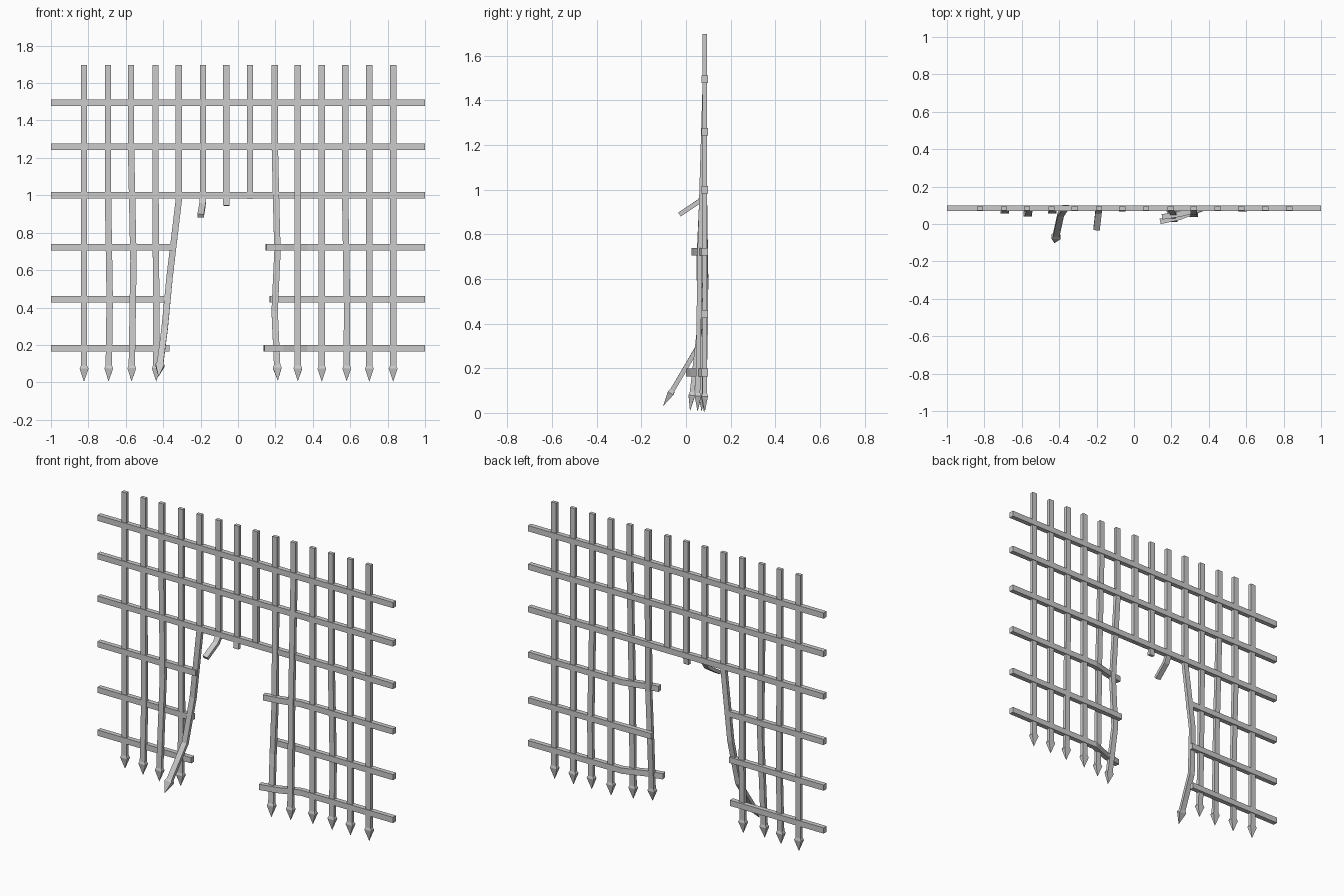
import bpy, bmesh
from mathutils import Vector

if "Cube" in bpy.data.objects:
    bpy.data.objects.remove(bpy.data.objects["Cube"])

Y = 0.084          # plane of the gate
VW, VD = 0.034, 0.021   # upright width and depth
RH, RD = 0.035, 0.029   # rail height and depth


def sweep(name, path, side, w, d, scales=None):
    """Rectangular bar along a path; 'side' is the direction of its width."""
    pts = [Vector(p) for p in path]
    scales = scales or [1] * len(pts)
    bm = bmesh.new()
    rings = []
    for i, p in enumerate(pts):
        t = Vector()
        if i > 0:
            t += (p - pts[i - 1]).normalized()
        if i < len(pts) - 1:
            t += (pts[i + 1] - p).normalized()
        t.normalize()
        s = Vector(side)
        s = (s - t * s.dot(t)).normalized()
        n = t.cross(s)
        if scales[i] == 0:
            rings.append([bm.verts.new(p)])
            continue
        a, b = s * w * scales[i] / 2, n * d * scales[i] / 2
        rings.append([bm.verts.new(p + q) for q in (-a - b, a - b, a + b, -a + b)])
    for r0, r1 in zip(rings, rings[1:]):
        for k in range(4):
            j = (k + 1) % 4
            if len(r1) == 1:
                bm.faces.new((r0[k], r0[j], r1[0]))
            else:
                bm.faces.new((r0[k], r0[j], r1[j], r1[k]))
    bm.faces.new(rings[0])
    if len(rings[-1]) == 4:
        bm.faces.new(rings[-1])
    bmesh.ops.recalc_face_normals(bm, faces=bm.faces)
    me = bpy.data.meshes.new(name)
    bm.to_mesh(me)
    bm.free()
    ob = bpy.data.objects.new(name, me)
    bpy.context.collection.objects.link(ob)
    return ob


def upright(i, x, lower, spear=True):
    """Vertical bar from the top through the lower points, ending in a spearhead."""
    path = [Vector((x, Y, 1.697))] + [Vector(p) for p in lower]
    scales = [1] * len(path)
    if spear:
        tip = path[-1]
        back = (path[-2] - tip).normalized()
        path[-1:] = [tip + back * 0.085, tip + back * 0.07, tip]
        scales[-1:] = [1, 1.38, 0]
    name = f"upright_{i}" if spear else f"broken_upright_{i}"
    sweep(name, path, (1, 0, 0), VW, VD, scales)


# Bent and broken uprights, keyed by position from the left
bent = {
    1: [(-0.695, Y, 1.0), (-0.686, 0.078, 0.45), (-0.692, 0.07, 0.005)],
    2: [(-0.572, Y, 1.26), (-0.559, 0.077, 0.65), (-0.569, 0.052, 0.005)],
    3: [(-0.441, Y, 1.0), (-0.437, 0.08, 0.4), (-0.437, 0.07, 0.005)],
    4: [(-0.316, Y, 0.98), (-0.366, 0.09, 0.56), (-0.392, 0.05, 0.29),
        (-0.425, -0.103, 0.03)],
    8: [(0.197, Y, 1.26), (0.205, 0.068, 0.92), (0.211, 0.058, 0.7),
        (0.196, 0.06, 0.38), (0.213, 0.018, 0.008)],
    9: [(0.32, Y, 1.45), (0.32, 0.062, 0.72), (0.32, 0.052, 0.005)],
    11: [(0.573, Y, 1.0), (0.583, 0.088, 0.4), (0.581, 0.08, 0.005)],
}
stubs = {
    5: [(-0.187, Y, 0.985), (-0.19, 0.062, 0.95), (-0.2, -0.028, 0.89)],
    6: [(-0.062, Y, 1.0), (-0.063, 0.078, 0.945)],
    7: [(0.064, Y, 0.98)],
}
for i in range(14):
    x = -0.823 + i * 0.1271
    if i in stubs:
        upright(i, stubs[i][0][0], stubs[i], spear=False)
    elif i in bent:
        upright(i, bent[i][0][0], bent[i])
    else:
        upright(i, x, [(x, Y, 0.003)])

# Full rails above the hole
for i, z in enumerate((1.495, 1.26, 1.0)):
    sweep(f"rail_{i}", [(-1, Y, z), (1, Y, z)], (0, 0, 1), RH, RD)

# Torn rails: height, left end, right end, how far forward the right end is bent
for i, (z, xl, xr, ye) in enumerate(((0.722, -0.335, 0.15, 0.038),
                                     (0.443, -0.36, 0.17, 0.08),
                                     (0.181, -0.365, 0.14, 0.014))):
    sweep(f"torn_rail_left_{i}", [(-1, Y, z), (xl, Y, z)], (0, 0, 1), RH, RD)
    sweep(f"torn_rail_right_{i}",
          [(1, Y, z), (0.37, Y, z), (0.24, Y + (ye - Y) * 0.7, z), (xr, ye, z)],
          (0, 0, 1), RH, RD)
